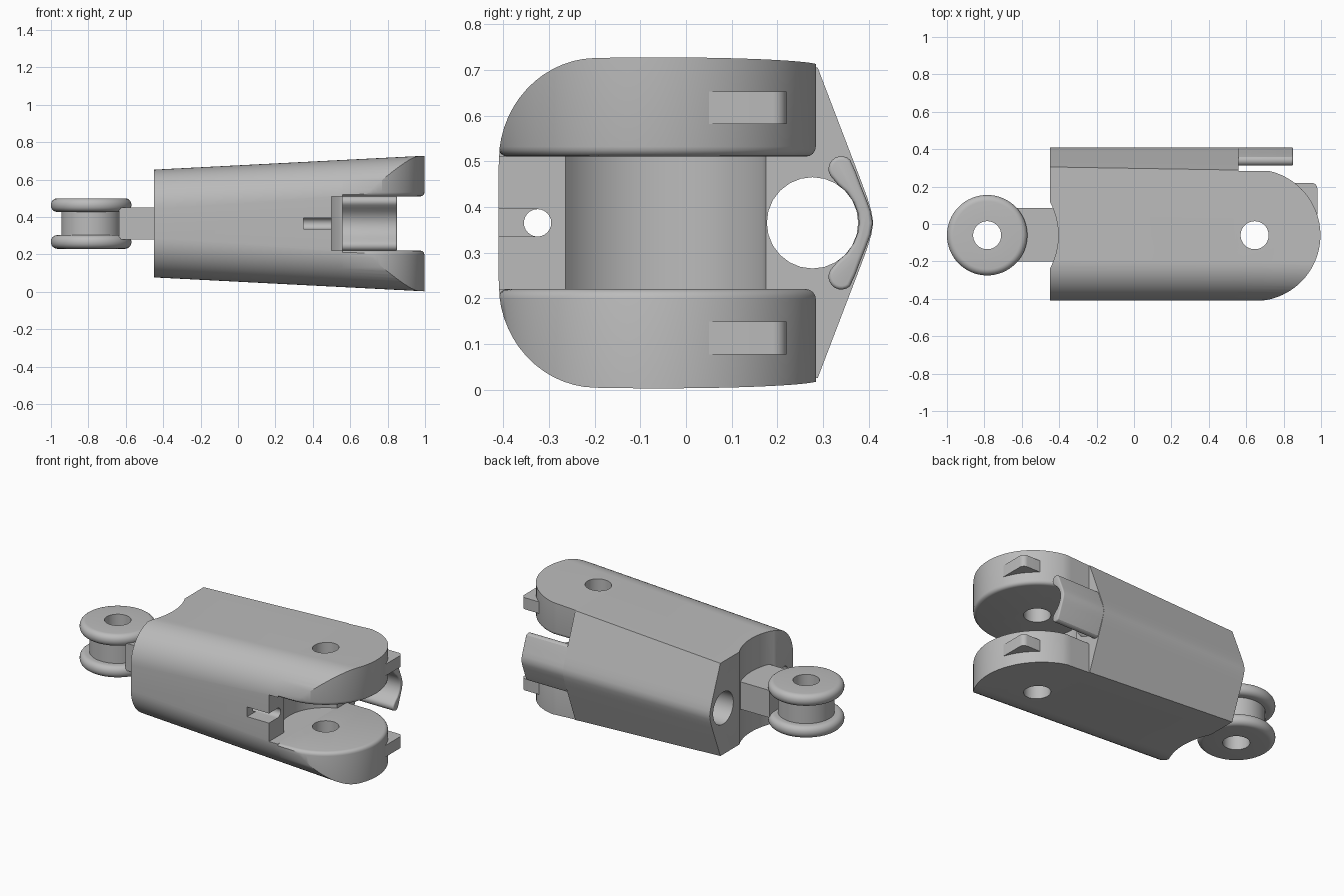
import bpy, bmesh, math

if "Cube" in bpy.data.objects:
    bpy.data.objects.remove(bpy.data.objects["Cube"])

CZ = 0.365                      # height of the symmetry plane
PIN_Y = -0.06
PIN_X, KNUCKLE_X = 0.645, -0.785

grey = bpy.data.materials.new("plain grey")
grey.diffuse_color = (0.5, 0.5, 0.5, 1)
grey.use_nodes = True
grey.node_tree.nodes["Principled BSDF"].inputs["Base Color"].default_value = grey.diffuse_color


def add_object(name, bm):
    bmesh.ops.recalc_face_normals(bm, faces=bm.faces[:])
    me = bpy.data.meshes.new(name)
    bm.to_mesh(me)
    bm.free()
    me.materials.append(grey)
    ob = bpy.data.objects.new(name, me)
    bpy.context.collection.objects.link(ob)
    return ob


def loft(name, ring_a, ring_b, bevel=0):
    """Solid between two matching rings; optionally round the ring_b end."""
    bm = bmesh.new()
    a = [bm.verts.new(p) for p in ring_a]
    b = [bm.verts.new(p) for p in ring_b]
    n = len(a)
    bm.faces.new(a)
    end = bm.faces.new(b)
    for i in range(n):
        j = (i + 1) % n
        bm.faces.new((a[i], a[j], b[j], b[i]))
    bmesh.ops.recalc_face_normals(bm, faces=bm.faces[:])
    if bevel:
        bmesh.ops.bevel(bm, geom=list(end.edges), offset=bevel, segments=4,
                        profile=0.5, affect='EDGES')
    return add_object(name, bm)


def along_x(name, pts, x0, x1, bevel=0):
    return loft(name, [(x0, y, CZ + z) for y, z in pts],
                [(x1, y, CZ + z) for y, z in pts], bevel)


def along_z(name, pts, z0, z1, bevel=0):
    return loft(name, [(x, y, CZ + z0) for x, y in pts],
                [(x, y, CZ + z1) for x, y in pts], bevel)


def arc(cx, cy, r, a0, a1, n):
    return [(cx + r * math.cos(math.radians(a0 + (a1 - a0) * i / n)),
             cy + r * math.sin(math.radians(a0 + (a1 - a0) * i / n)))
            for i in range(n + 1)]


def circle(cx, cy, r, n=48):
    return arc(cx, cy, r, 0, 360, n)[:-1]


def rect(x0, x1, y0, y1):
    return [(x0, y0), (x1, y0), (x1, y1), (x0, y1)]


def boolean(ob, cutter, op='DIFFERENCE'):
    mod = ob.modifiers.new("cut", 'BOOLEAN')
    mod.operation, mod.object, mod.solver = op, cutter, 'EXACT'
    bpy.context.view_layer.objects.active = ob
    bpy.ops.object.modifier_apply(modifier=mod.name)
    bpy.data.objects.remove(cutter)


def section(x):
    """Cross-section: rounded front, flat top, roof-shaped back with soft ridge."""
    t = (x + 0.45) / 1.45
    half = 0.288 + 0.0745 * t
    edge = 0.305 - 0.024 * t
    r = 0.21
    upper = arc(-0.41 + r, half - r, r, 180, 90, 14)
    upper += [(edge, half), (0.384, 0.09), (0.397, 0.055), (0.406, 0.025)]
    lower = [(y, -z) for y, z in reversed(upper)]
    return [(x, y, CZ + z) for y, z in upper + [(0.41, 0)] + lower]


# main body
body = loft("main_body", section(-0.45), section(0.56))
slot = [(0.5, -0.6), (0.8, -0.6), (0.8, 0.175), (0.56, 0.175)]
a0 = math.degrees(math.atan2(0.235, -0.085))
a1 = 360 + math.degrees(math.atan2(-0.204, -0.145))
slot = slot[:3] + arc(PIN_X, PIN_Y, 0.25, a0, a1, 24)
slot = [(0.5, -0.6)] + slot[1:]
boolean(body, along_z("joint_slot", slot, -0.145, 0.145))
boolean(body, along_z("knuckle_clearance", circle(KNUCKLE_X, PIN_Y, 0.38, 96), -0.5, 0.5))
boolean(body, along_x("back_channel", circle(0.277, 0, 0.1, 24), -1, 1))
boolean(body, along_x("cord_channel", circle(-0.325, 0, 0.03, 24), -1, 1))
boolean(body, along_x("cord_groove", rect(-0.6, -0.325, -0.03, 0.03), 0.35, 0.7))

# fork prongs with stop lugs
plan = [(0.53, -0.412)] + arc(PIN_X, PIN_Y, 0.352, -90, 78, 40) + [(0.69, 0.284), (0.53, 0.284)]
for side, s in (("upper", 1), ("lower", -1)):
    prong = along_z(side + "_prong", plan, 0.5 * s, 0.145 * s, 0.022)
    boolean(prong, loft("envelope", section(0.5), section(1.05)), 'INTERSECT')
    boolean(prong, along_z("pin_hole", circle(PIN_X, PIN_Y, 0.075), -0.6, 0.6))
    lug = [(0.84, 0.05), (0.98, 0.05)] + arc(0.95, 0.19, 0.03, 0, 90, 6) + [(0.84, 0.22)]
    along_z(side + "_stop_lug", lug, 0.216 * s, 0.288 * s)

# curved guard at the back: a swept strip with bulbous ends
mid = [(0.340, 0.118), (0.352, 0.098), (0.367, 0.075), (0.381, 0.048), (0.390, 0.024)]
wid = [0.028, 0.024, 0.017, 0.014, 0.014]
outer, inner = [], []
for (y, z), w in zip(mid, wid):
    d = math.atan2(z, y - 0.23)
    outer.append((y + w * math.cos(d), z + w * math.sin(d)))
    inner.append((y - w * math.cos(d), z - w * math.sin(d)))
d = math.degrees(math.atan2(0.118, 0.11))
cap = arc(0.340, 0.118, 0.028, d + 180, d, 10)
top = inner[:0:-1] + cap + outer[1:]
guard_pts = [(0.379, 0)] + top + [(0.409, 0)] + [(y, -z) for y, z in reversed(top)]
along_x("back_guard", guard_pts, 0.5, 0.85, 0.008)

# knuckle spool, turned around the pin axis
R, C, H, HOLE = 0.215, 0.16, 0.135, 0.075
f = 0.034
half = [(C, 0.062), (R - f, 0.062)]
half += arc(R - f, 0.062 + f, f, -90, 0, 6)[1:]
half += arc(R - f, H - f, f, 0, 90, 6) + [(HOLE, H)]
profile = [(r, -z) for r, z in reversed(half)] + half
bm = bmesh.new()
N = 64
rings = []
for i in range(N):
    a = math.tau * i / N
    rings.append([bm.verts.new((KNUCKLE_X + r * math.cos(a), PIN_Y + r * math.sin(a), CZ + z))
                  for r, z in profile])
for i in range(N):
    p, q = rings[i], rings[(i + 1) % N]
    for k in range(len(profile)):
        m = (k + 1) % len(profile)
        bm.faces.new((p[k], q[k], q[m], p[m]))
add_object("knuckle_spool", bm)

# neck joining knuckle and body
along_x("knuckle_neck", rect(-0.2, 0.085, -0.085, 0.085), -0.635, -0.38)

# smooth shading with crisp edges
bpy.ops.object.select_all(action='DESELECT')
for ob in bpy.context.scene.objects:
    ob.select_set(True)
    bpy.context.view_layer.objects.active = ob
bpy.ops.object.shade_smooth_by_angle(angle=math.radians(30))
